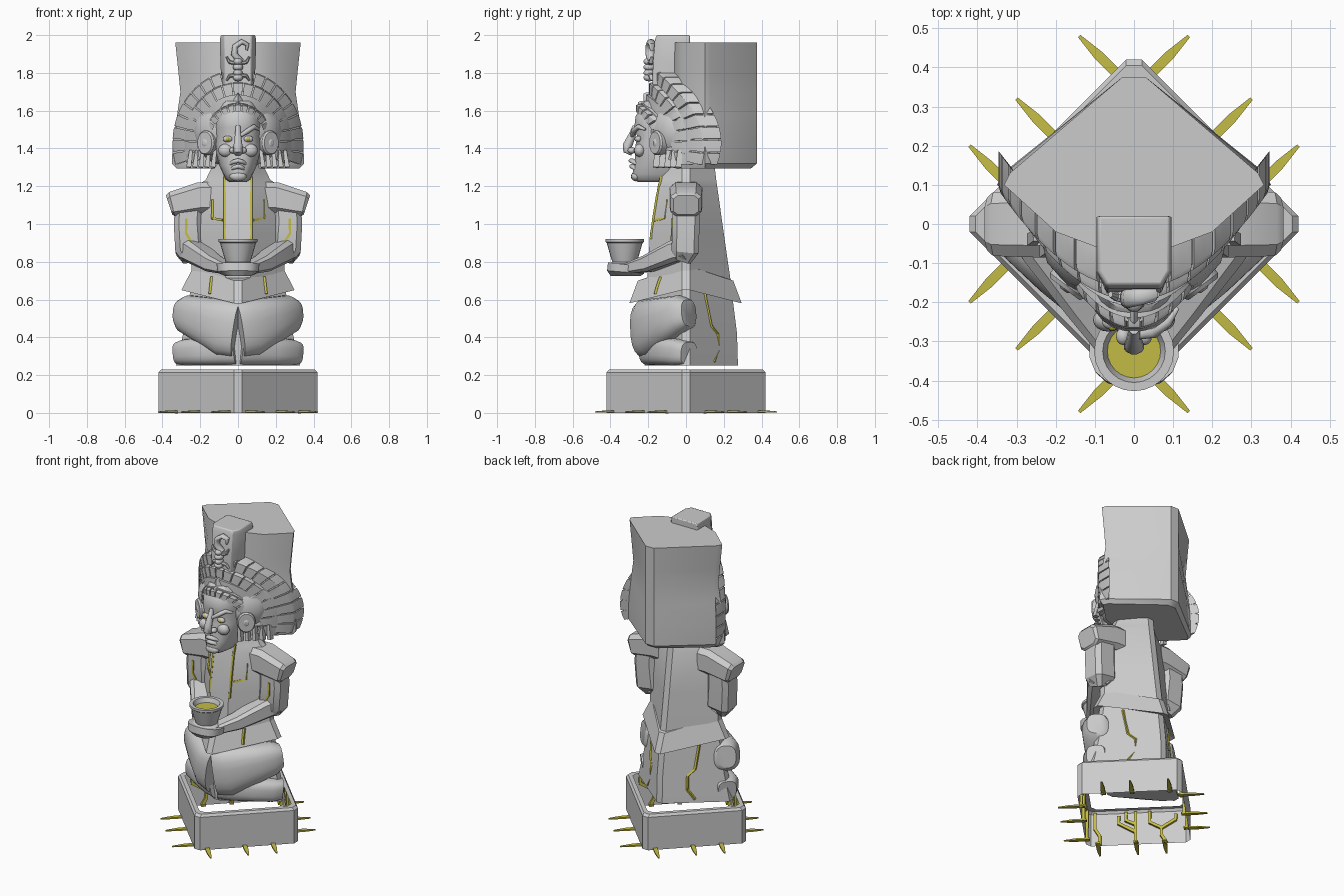
import bpy, bmesh
from math import sin, cos, pi, radians, copysign
from mathutils import Vector as V
from mathutils.bvhtree import BVHTree

if "Cube" in bpy.data.objects:
    bpy.data.objects.remove(bpy.data.objects["Cube"])

yellow = bpy.data.materials.new("vein_yellow")
yellow.diffuse_color = (0.55, 0.5, 0.06, 1)
yellow.use_nodes = True
yellow.node_tree.nodes["Principled BSDF"].inputs["Base Color"].default_value = yellow.diffuse_color


def finish(name, verts, faces, mat=None, mirror=False, angle=30, bevel=0):
    me = bpy.data.meshes.new(name)
    me.from_pydata([tuple(v) for v in verts], [], faces)
    bm = bmesh.new()
    bm.from_mesh(me)
    bmesh.ops.recalc_face_normals(bm, faces=bm.faces)
    bm.to_mesh(me)
    bm.free()
    ob = bpy.data.objects.new(name, me)
    bpy.context.collection.objects.link(ob)
    if mat:
        me.materials.append(mat)
    bpy.ops.object.select_all(action='DESELECT')
    ob.select_set(True)
    bpy.context.view_layer.objects.active = ob
    bpy.ops.object.shade_smooth_by_angle(angle=radians(angle))
    if bevel:
        b = ob.modifiers.new("bevel", 'BEVEL')
        b.width, b.segments = bevel, 2
    if mirror:
        ob.modifiers.new("mirror", 'MIRROR')
    return ob


def skin(rings, caps=True, base=0):
    n = len(rings[0])
    verts = [p for r in rings for p in r]
    faces = [(base + i * n + j, base + i * n + (j + 1) % n, base + (i + 1) * n + (j + 1) % n, base + (i + 1) * n + j)
             for i in range(len(rings) - 1) for j in range(n)]
    if caps:
        faces += [tuple(base + j for j in range(n)), tuple(base + (len(rings) - 1) * n + j for j in range(n))]
    return verts, faces


def loft(name, rings, caps=True, **kw):
    return finish(name, *skin(rings, caps), **kw)


def oval(n, p):
    out = []
    for k in range(n):
        a = 2 * pi * (k + .5) / n
        out.append((copysign(abs(cos(a)) ** p, cos(a)), copysign(abs(sin(a)) ** p, sin(a))))
    return out


def sweep(name, pts, sizes, n=12, ref=(0, 0, 1), p=1, **kw):
    """Section of half sizes (side, up) carried along a path."""
    pts = [V(q) for q in pts]
    if isinstance(sizes, tuple):
        sizes = [sizes] * len(pts)
    rings = []
    for i, q in enumerate(pts):
        d = (pts[min(i + 1, len(pts) - 1)] - pts[max(i - 1, 0)]).normalized()
        side = d.cross(V(ref)).normalized()
        up = side.cross(d)
        rings.append([q + side * c * sizes[i][0] + up * s * sizes[i][1] for c, s in oval(n, p)])
    return loft(name, rings, **kw)


def dia(yf, hx, yb, z, zs=None, c=.02, cf=None, yc=0):
    """Diamond outline with cut corners; zs is the height of the side corners."""
    zs, cf = z if zs is None else zs, cf or c
    h = [(cf, yf, z), (hx, yc - c, zs), (hx, yc + c, zs), (c, yb, z)]
    return [V(q) for q in h] + [V((-x, y, k)) for x, y, k in reversed(h)]


def lathe(name, prof, cx, cy, n=24, **kw):
    return loft(name, [[V((cx + r * cos(2 * pi * k / n), cy + r * sin(2 * pi * k / n), z)) for k in range(n)]
                       for r, z in prof], **kw)


def ball(name, loc, size, mat=None, mirror=True):
    rings = [[V((loc[0] + size[0] * sin(t) * cos(k * pi / 8), loc[1] + size[1] * sin(t) * sin(k * pi / 8),
                 loc[2] + size[2] * cos(t))) for k in range(16)] for t in [pi * (i + .1) / 10.2 for i in range(11)]]
    return loft(name, rings, mat=mat, mirror=mirror, angle=60)


def vein(name, ob, pts, back=False, w=.009):
    """Yellow strip laid on a surface, points given as x, z."""
    tree = BVHTree.FromPolygons([v.co for v in ob.data.vertices], [list(f.vertices) for f in ob.data.polygons])
    s, path = (-1 if back else 1), []
    for (x0, z0), (x1, z1) in zip(pts, pts[1:]):
        for t in (0, .33, .67, 1):
            hit = tree.ray_cast(V((x0 + (x1 - x0) * t, -2 * s, z0 + (z1 - z0) * t)), V((0, s, 0)))[0]
            if hit and (not path or (hit - path[-1]).length > .002):
                path.append(hit)
    if len(path) > 1:
        sweep(name, path, (w, w), n=4, ref=(0, 1, 0), mat=yellow, mirror=True)


# open plinth with a narrow lip
B = .42
loft("plinth", [dia(-B, B, B, 0), dia(-B, B, B, .215), dia(-.405, .405, .405, .23), dia(-.37, .37, .37, .23)], caps=False)
trunks = [[(.05, 0), (.05, .06), (.03, .11), (.03, .215)],
          [(.2, 0), (.2, .09), (.2, .215)], [(.2, .08), (.13, .14), (.13, .19)], [(.2, .13), (.16, .16), (.16, .215)],
          [(.33, 0), (.31, .05), (.31, .1), (.37, .155), (.37, .19)], [(.31, .1), (.26, .14), (.26, .215)]]
for s in (-1, 1):
    for pts in trunks:
        sweep("plinth_vein", [(x, s * (B + .005 - x), z) for x, z in pts], (.013, .012), n=4, ref=(1, s, 0),
              mat=yellow, mirror=True)
    for x in (.04, .2, .32):
        y = B - x
        sweep("ground_root", [(x - .01, s * (y - .01), .008), (x + .05, s * (y + .05), .007), (x + .1, s * (y + .1), .005)],
              [(.018, .008), (.018, .007), (.006, .004)], n=4, mat=yellow, mirror=True)

# kneeling lower body
hips = loft("hips", [dia(-.22, .33, .275, .25), dia(-.23, .29, .27, .42), dia(-.2, .25, .24, .66)])
sweep("thigh", [(0, -.215, .44), (.06, -.195, .45), (.17, -.1, .49), (.27, -.02, .525), (.3, .015, .53)],
      [(.085, .15), (.095, .155), (.1, .125), (.09, .1), (.06, .07)], n=20, p=.75, mirror=True, angle=50)
sweep("shin", [(0, -.17, .345), (.06, -.15, .34), (.17, -.08, .325), (.27, -.02, .32), (.31, .015, .315)],
      [(.085, .095), (.085, .09), (.09, .075), (.085, .07), (.055, .06)], n=20, p=.65, mirror=True, angle=50)
vein("hip_vein", hips, [(.17, .63), (.16, .46), (.13, .42), (.13, .33), (.17, .27)], back=True)
vein("leg_vein", hips, [(.2, .44), (.2, .37)])

# belt skirt
skirt = loft("skirt", [dia(-.24, .24, .24, .6, .67), dia(-.3, .3, .295, .58, .65), dia(-.255, .235, .25, .7, .775),
                       dia(-.18, .18, .2, .72, .78)])
vein("skirt_vein", skirt, [(.14, .72), (.15, .63)])

# torso with flat breast strip
torso = loft("torso", [dia(-.21, .25, .245, .64, cf=.065), dia(-.19, .24, .2, .95, cf=.065),
                       dia(-.15, .22, .165, 1.2, cf=.065), dia(-.14, .17, .16, 1.235, cf=.065),
                       dia(-.13, .13, .15, 1.32, cf=.06)])
for pts in ([(.07, 1.25), (.07, .92)], [(.135, 1.13), (.135, 1.03), (.08, 1.02)]):
    vein("chest_vein", torso, pts)

# arms
sweep("shoulder", [(.14, 0, 1.14), (.2, 0, 1.14), (.35, 0, 1.105), (.365, 0, 1.1)],
      [(.09, .085), (.09, .085), (.085, .068), (.07, .055)], n=8, p=.5, mirror=True)
upper = sweep("upper_arm", [(.26, 0, 1.12), (.265, 0, 1.0), (.255, -.005, .86), (.24, -.02, .82)],
              [(.075, .075), (.078, .075), (.08, .075), (.06, .05)], n=8, ref=(0, 1, 0), p=.5, mirror=True)
sweep("forearm", [(.27, .01, .87), (.23, -.05, .855), (.13, -.2, .79), (.06, -.3, .765)],
      [(.065, .06), (.07, .06), (.055, .045), (.045, .03)], n=8, p=.5, mirror=True)
vein("arm_vein", upper, [(.275, 1.03), (.275, .95), (.25, .91)])
sweep("hands", [(0, -.32, .725), (0, -.32, .745), (0, -.315, .785)], [(.07, .08), (.11, .1), (.115, .1)], n=16,
      ref=(0, 1, 0), p=.8)

# cup with drink
lathe("cup", [(.085, .775), (.085, .79), (.065, .8), (.075, .83), (.095, .9), (.102, .905), (.102, .92), (.08, .92),
              (.06, .87)], 0, -.325)
lathe("drink", [(.068, .885), (.068, .893)], 0, -.325, mat=yellow)

# face
prof = [(1.222, .045, -.255), (1.235, .065, -.275), (1.265, .08, -.285), (1.31, .1, -.275), (1.37, .115, -.27),
        (1.42, .122, -.268), (1.46, .12, -.258), (1.51, .122, -.275), (1.57, .12, -.268), (1.65, .09, -.22)]
loft("head", [[V((hx * c, -.12 + (-yf - .12) * s, z)) for c, s in oval(24, .85)] for z, hx, yf in prof], angle=60)
sweep("nose", [(0, -.27, 1.52), (0, -.285, 1.47), (0, -.31, 1.415), (0, -.315, 1.39), (0, -.285, 1.37)],
      [(.012, .012), (.017, .02), (.024, .026), (.027, .02), (.018, .01)], ref=(0, 1, 0), angle=60)
ball("nostril", (.028, -.287, 1.39), (.018, .022, .017))
ball("eye", (.055, -.252, 1.45), (.026, .018, .017))
ball("iris", (.055, -.263, 1.45), (.012, .01, .012), yellow)
ball("cheek", (.065, -.245, 1.39), (.04, .03, .035))
ball("chin", (0, -.265, 1.252), (.045, .026, .026), mirror=False)
sweep("brow", [(.014, -.285, 1.468), (.05, -.278, 1.492), (.085, -.25, 1.515), (.11, -.215, 1.5)],
      [(.01, .01), (.014, .014), (.013, .014), (.006, .006)], ref=(0, 1, 0), angle=60)
for z, y, w in ((1.335, -.287, .05), (1.305, -.284, .045)):
    sweep("lip", [(-w, y + .04, z - .025), (-w * .5, y + .01, z - .006), (0, y, z), (w * .5, y + .01, z - .006),
                  (w, y + .04, z - .025)], [(.005, .005), (.011, .014), (.013, .017), (.011, .014), (.005, .005)],
          ref=(0, 1, 0), angle=60)

# ear discs and tassels
E, N = V((.165, -.15, 1.43)), V((.6, -.8, 0))
sweep("ear_disc", [E - N * .03, E + N * .01, E + N * .02, E + N * .02, E + N * .005],
      [(.055, .065), (.055, .065), (.048, .058), (.03, .038), (.027, .035)], n=20, mirror=True)
sweep("ear_stud", [E, E + N * .018, E + N * .025], [(.02, .025), (.02, .025), (.01, .012)], mirror=True)
for i in range(5):
    x = .125 + i * .032
    sweep("tassel", [(x - .004, -.15 + i * .03, 1.39), (x + .008, -.16 + i * .03, 1.3)], [(.012, .02), (.018, .022)], n=4,
          ref=(0, 1, 0), mirror=True)

# headdress: tall back block
levels = [(1.295, .325), (1.32, .35), (1.45, .345), (1.58, .322), (1.7, .305), (1.8, .315), (1.96, .332)]
rings = []
for z, hx in levels:
    k = .345 if z < 1.3 else .375
    half = [(.03, k), (hx - .015, .13), (hx, .1), (.2, -.02), (.08, -.065)]
    rings.append([V((x, y, z)) for x, y in half] + [V((-x, y, z)) for x, y in reversed(half)])
loft("headdress_block", rings)
ball("headdress_core", (0, -.03, 1.49), (.24, .18, .2), mirror=False)


def fan(name, count, a0, r0, r1, y0, k, depth, gap=.12):
    """Arc of curved blocks, bent backwards towards the sides, on a recessed backing."""
    def pt(a, r, d):
        x = .9 * r * cos(a)
        return V((x, y0 + k * x * x + d, 1.43 + r * sin(a)))
    verts, faces = [], []
    a0 = radians(a0)
    step = (pi - 2 * a0) / count
    for i in range(count):
        a, b = a0 + step * (i + gap / 2), a0 + step * (i + 1 - gap / 2)
        v, f = skin([[pt(t, r0, 0), pt(t, r1 - .006, 0), pt(t, r1, .012), pt(t, r1, depth), pt(t, r0, depth)]
                     for t in (a, (a + b) / 2, b)], base=len(verts))
        verts += v
        faces += f
    finish(name, verts, faces)
    loft(name + "_backing", [[pt(t, r0, .015), pt(t, r1 - .01, .015), pt(t, r1 - .01, depth), pt(t, r0, depth)]
                             for t in [a0 + (pi - 2 * a0) * j / 40 for j in range(41)]])


fan("outer_feathers", 21, -18, .29, .385, -.165, 2.1, .1)
fan("inner_feathers", 19, -22, .24, .32, -.195, 2.5, .1)
fan("smooth_band", 1, -10, .2, .265, -.225, 3.2, .12, gap=0)
fan("crown_beads", 15, -2, .165, .205, -.265, 4.5, .13, gap=.2)
fan("crown_edge", 1, 0, .2, .22, -.255, 4.2, .12, gap=0)

# crest block with curled ornament
loft("crest", [[V((x, y, z)) for x, y in ((w, .02), (w, -.12), (.07, yf), (-.07, yf), (-w, -.12), (-w, .02))]
               for z, w, yf in ((1.7, .085, -.18), (1.85, .093, -.175), (1.975, .096, -.165), (2.0, .09, -.155))], bevel=.006)
sweep("crest_tail", [(.015, -.185, 1.86), (-.02, -.19, 1.9), (-.015, -.19, 1.94), (.02, -.185, 1.965), (.05, -.18, 1.95),
                     (.045, -.18, 1.92)], [(.02, .02), (.018, .025), (.016, .025), (.014, .022), (.012, .018), (.007, .01)],
      ref=(0, 1, 0), angle=60)
for i, z in enumerate((1.86, 1.83, 1.8, 1.775)):
    ball("crest_segment", (0, -.195, z), (.024 + .003 * (i % 2), .03, .02), mirror=False)
for z, dz in ((1.85, .035), (1.79, -.03)):
    sweep("crest_leg", [(.01, -.19, z), (.045, -.185, z + dz * .2), (.06, -.18, z + dz)],
          [(.012, .015), (.01, .013), (.006, .008)], n=8, ref=(0, 1, 0), mirror=True)
